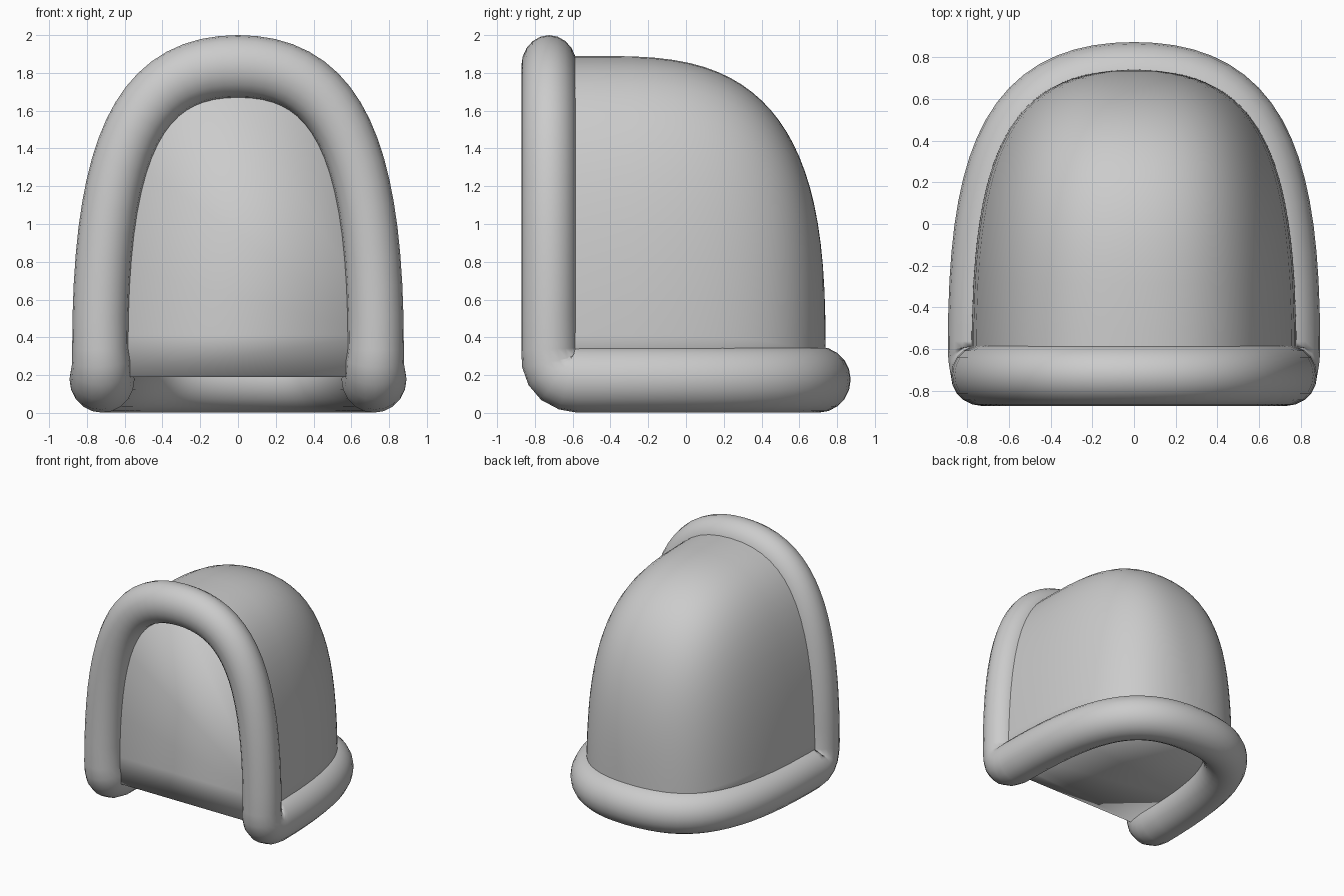
import bpy, bmesh
from math import sin, cos, pi
from mathutils import Vector

cube = bpy.data.objects.get("Cube")
if cube:
    bpy.data.objects.remove(cube)

grey = bpy.data.materials.new("light_grey")
grey.use_nodes = True
colour = (0.6, 0.6, 0.6, 1)
grey.diffuse_color = colour
grey.node_tree.nodes["Principled BSDF"].inputs["Base Color"].default_value = colour


def finish(name, bm):
    bmesh.ops.recalc_face_normals(bm, faces=bm.faces)
    for f in bm.faces:
        f.smooth = True
    mesh = bpy.data.meshes.new(name)
    bm.to_mesh(mesh)
    bm.free()
    mesh.materials.append(grey)
    obj = bpy.data.objects.new(name, mesh)
    bpy.context.collection.objects.link(obj)


def drop(t, k):
    """One coordinate of a quarter curve, 1 to 0; k sets how full it is."""
    r = 1 - t
    return r ** 3 + 3 * r * r * t + 3 * r * t * t * k


def arc(t, k):
    """Point on a unit arch, t from 0 (right foot) to 1 (left foot)."""
    side = 1 if t <= 0.5 else -1
    q = 2 * min(t, 1 - t)
    return side * drop(q, k), drop(1 - q, k)


def width_at(u, k):
    """Half width of the unit arch at height u."""
    low, high = 0, 1
    for _ in range(40):
        mid = (low + high) / 2
        if drop(1 - mid, k) < u:
            low = mid
        else:
            high = mid
    return drop(low, k)


# Hood: arched sections that shrink to a point at the back
FRONT, BACK, FLOOR = -0.725, 0.74, 0.19
STEPS, SIDES = 24, 32
turns = list(range(STEPS)) + [STEPS - 0.5, STEPS - 0.2, STEPS - 0.06]
stations = [(FRONT, 1), (-0.6, 1)]
for i in turns:
    t = i / STEPS * pi / 2
    stations.append((-0.5 + (BACK + 0.5) * sin(t) ** (2 / 3.1), cos(t) ** (2 / 3.1)))
bm = bmesh.new()
rows = []
for y, rise in stations:
    w = 0.78 * width_at((y + 0.6) / (BACK + 0.6), 0.74)
    row = []
    for j in range(SIDES + 1):
        ax, az = arc(j / SIDES, 0.73)
        row.append(bm.verts.new((w * ax, y, FLOOR + 1.7 * rise * az)))
    rows.append(row)
for a, b in zip(rows, rows[1:]):
    for j in range(SIDES):
        bm.faces.new((a[j], a[j + 1], b[j + 1], b[j]))
tip = bm.verts.new((0, BACK, FLOOR))
for j in range(SIDES):
    bm.faces.new((rows[-1][j], rows[-1][j + 1], tip))
# flat front and floor panels
bm.faces.new(rows[0])
bm.faces.new([r[0] for r in rows] + [tip] + [r[-1] for r in reversed(rows)])
finish("hood_body", bm)

# Rim: one padded tube round the front arch and the base
path = []   # centre, depth direction, in-plane radius, depth radius
N = 36
BASE = 0.176
for i in range(N + 1):
    x, z = arc(i / N, 0.715)
    path.append((Vector((0.73 * x, FRONT, 0.34 + 1.495 * z)), Vector((0, -1, 0)),
                 0.148 + 0.017 * z ** 6, 0.147))


def corner(side):
    """Rounded bend from the front leg down into the base."""
    bend = []
    for i in range(1, 5):
        f = i / 5
        c, s = cos(f * pi / 2), sin(f * pi / 2)
        centre = Vector((side * 0.725, -0.57 - 0.155 * c ** 0.8, 0.34 - 0.164 * s ** 0.8))
        bend.append((centre, Vector((0, -c, -s)), 0.148 + 0.024 * f, 0.147 + 0.028 * f))
    return bend


path += corner(-1)
for i in range(N + 1):
    x, y = arc(1 - i / N, 0.74)
    path.append((Vector((0.72 * x, -0.57 + 1.27 * y, BASE)), Vector((0, 0, -1)),
                 0.172, 0.175))
path += reversed(corner(1))

bm = bmesh.new()
rings = []
RING = 20
for i, (centre, hint, r_in, r_deep) in enumerate(path):
    tangent = (path[(i + 1) % len(path)][0] - path[i - 1][0]).normalized()
    across = tangent.cross(hint).normalized()
    deep = across.cross(tangent)
    rings.append([bm.verts.new(centre + across * r_in * cos(2 * pi * k / RING)
                               + deep * r_deep * sin(2 * pi * k / RING))
                  for k in range(RING)])
for i, a in enumerate(rings):
    b = rings[(i + 1) % len(rings)]
    for k in range(RING):
        n = (k + 1) % RING
        bm.faces.new((a[k], a[n], b[n], b[k]))
finish("padded_rim", bm)
